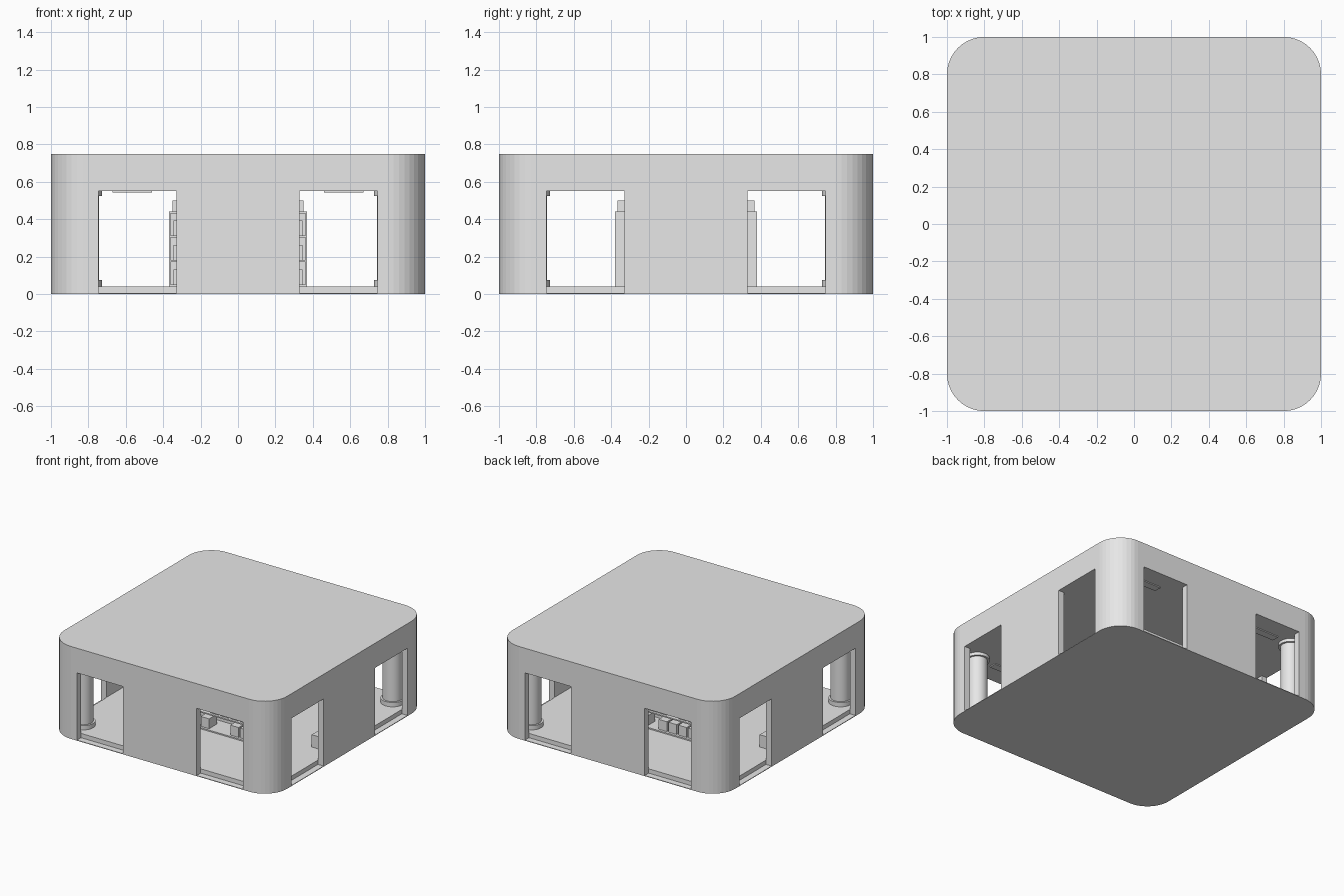
import bpy, bmesh, math, random
from mathutils import Matrix, Vector

random.seed(4)
if "Cube" in bpy.data.objects:
    bpy.data.objects.remove(bpy.data.objects["Cube"])

grey = bpy.data.materials.new("light_grey")
grey.use_nodes = True
grey.diffuse_color = (0.8, 0.8, 0.8, 1)
grey.node_tree.nodes["Principled BSDF"].inputs["Base Color"].default_value = (0.8, 0.8, 0.8, 1)


def finish(name, bm):
    bmesh.ops.recalc_face_normals(bm, faces=bm.faces)
    mesh = bpy.data.meshes.new(name)
    bm.to_mesh(mesh)
    bm.free()
    mesh.materials.append(grey)
    obj = bpy.data.objects.new(name, mesh)
    bpy.context.collection.objects.link(obj)
    return obj


def box(name, x, y, z):
    """Box from three (low, high) ranges."""
    bm = bmesh.new()
    size = Matrix.Diagonal((x[1] - x[0], y[1] - y[0], z[1] - z[0], 1))
    mid = Matrix.Translation((sum(x) / 2, sum(y) / 2, sum(z) / 2))
    bmesh.ops.create_cube(bm, size=1, matrix=mid @ size)
    return finish(name, bm)


def rounded_slab(name, half, radius, z0, z1, steps=10):
    """Square with rounded corners, pulled up from z0 to z1."""
    bm = bmesh.new()
    verts = []
    for quarter in range(4):
        mid = math.radians(45 + 90 * quarter)
        cx = math.copysign(half - radius, math.cos(mid))
        cy = math.copysign(half - radius, math.sin(mid))
        for i in range(steps + 1):
            a = math.pi / 2 * (quarter + i / steps)
            verts.append(bm.verts.new((cx + radius * math.cos(a), cy + radius * math.sin(a), z0)))
    face = bm.faces.new(verts)
    top = bmesh.ops.extrude_face_region(bm, geom=[face])
    bmesh.ops.translate(bm, vec=(0, 0, z1 - z0),
                        verts=[v for v in top["geom"] if isinstance(v, bmesh.types.BMVert)])
    return finish(name, bm)


def cut(target, cutter):
    mod = target.modifiers.new("cut", "BOOLEAN")
    mod.operation = "DIFFERENCE"
    mod.solver = "EXACT"
    mod.object = cutter
    bpy.context.view_layer.objects.active = target
    bpy.ops.object.modifier_apply(modifier=mod.name)
    bpy.data.objects.remove(cutter)


def cylinder(name, x, y, radius, z0, z1):
    bm = bmesh.new()
    bmesh.ops.create_cone(bm, cap_ends=True, segments=32, radius1=radius, radius2=radius,
                          depth=z1 - z0, matrix=Matrix.Translation((x, y, (z0 + z1) / 2)))
    obj = finish(name, bm)
    for f in obj.data.polygons:
        f.use_smooth = abs(f.normal.z) < 0.5
    for e in obj.data.edges:
        a, b = (obj.data.vertices[i].co for i in e.vertices)
        e.use_edge_sharp = abs(a.z - b.z) < 0.001
    return obj


# Building shell: walls, floor and thick roof around a hollow room
FLOOR, CEILING = 0.04, 0.55
shell = rounded_slab("building_shell", 1, 0.2, 0, 0.75)
cut(shell, rounded_slab("room_cutter", 0.95, 0.15, FLOOR, CEILING))

# Two doorways in each of the four walls
for turn in range(4):
    for lo, hi in ((-0.745, -0.33), (0.33, 0.745)):
        door = box("door_cutter", (lo, hi), (-1.1, -0.949), (0.005, CEILING))
        door.data.transform(Matrix.Rotation(turn * math.pi / 2, 4, "Z"))
        cut(shell, door)

# Corner columns with a wider foot and head, and ceiling lights
for sx in (-1, 1):
    for sy in (-1, 1):
        x, y = sx * 0.817, sy * 0.817
        cylinder("column_shaft", x, y, 0.075, FLOOR, CEILING)
        cylinder("column_foot", x, y, 0.09, FLOOR, 0.075)
        cylinder("column_head", x, y, 0.09, 0.525, CEILING)
        lx, ly = sx * 0.565, sy * 0.82
        box("ceiling_light", (lx - 0.105, lx + 0.105), (ly - 0.03, ly + 0.03), (0.542, CEILING))

# Central double-sided shelving
W, D, TOP = 0.37, 0.38, 0.44
for s in (-1, 1):
    x = s * (W - 0.005)
    box("shelf_end_panel", (x - 0.005, x + 0.005), (-D, D), (FLOOR, TOP))
box("shelf_back_panel", (-W + 0.01, W - 0.01), (-0.2, 0.2), (FLOOR, TOP))
levels = (FLOOR, 0.172, 0.302, 0.43)
for z in levels:
    box("shelf_board", (-W + 0.01, W - 0.01), (-D, D), (z, z + 0.01))
box("shelf_top_block", (-0.35, 0.35), (-0.365, 0.365), (TOP, 0.5))

# Goods standing on the shelves, front and back
for z in levels[:3]:
    for side in (-1, 1):
        for i in range(8):
            if 0 < i < 7 and random.random() < 0.3:
                continue
            x = -0.308 + i * 0.088
            y = side * 0.31
            box("shelf_goods", (x - 0.037, x + 0.037), (y - 0.05, y + 0.05), (z + 0.01, z + 0.09))

# Low seats beside the side walls
for s in (-1, 1):
    box("side_seat", sorted((s * 0.78, s * 0.9)), (-0.17, 0.17), (FLOOR, 0.14))
